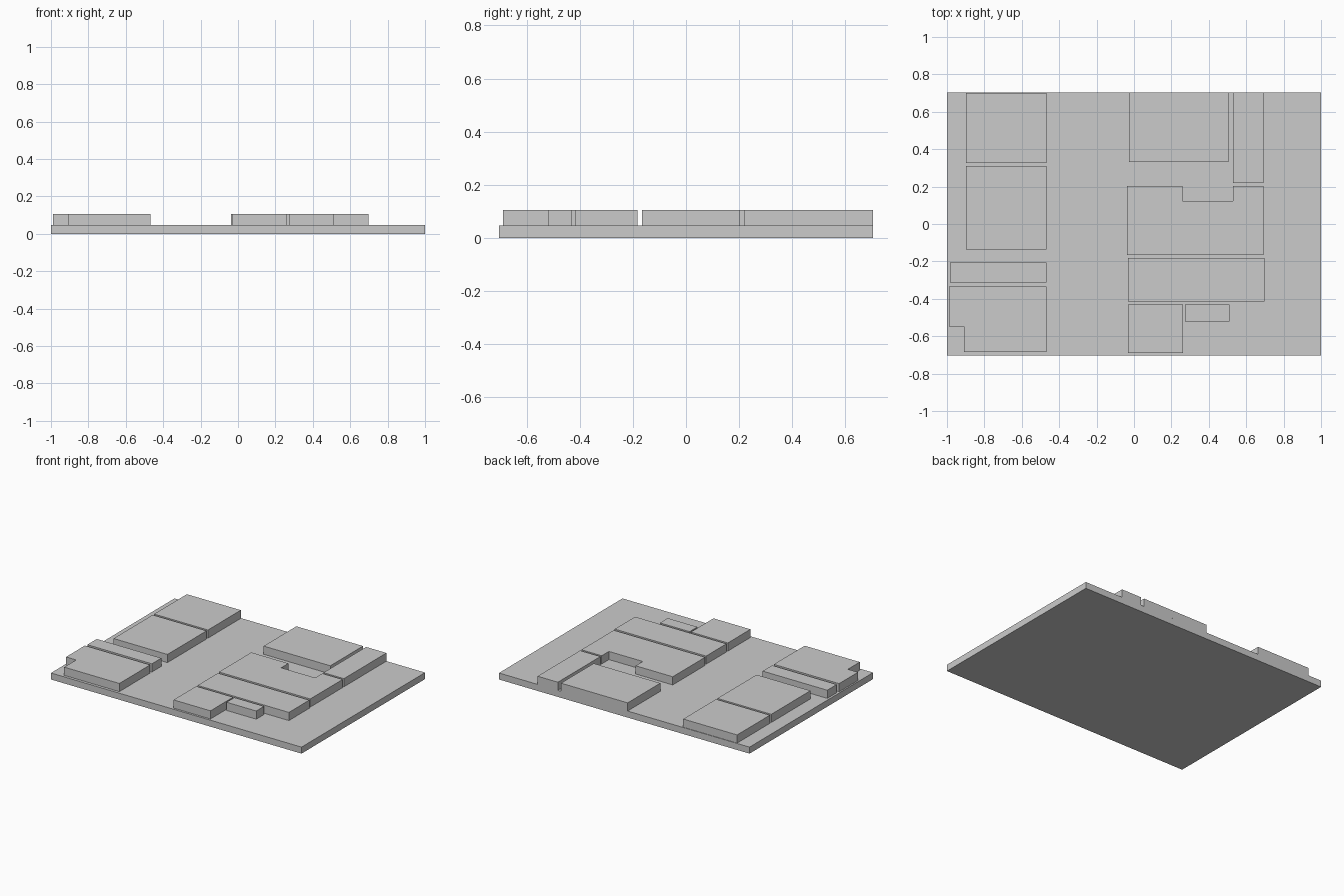
import bpy, bmesh

if "Cube" in bpy.data.objects:
    bpy.data.objects.remove(bpy.data.objects["Cube"])

BASE_TOP, ROOF = 0.047, 0.106


def prism(name, outline, z0, z1):
    """Extrude a flat outline (counter-clockwise) from z0 to z1."""
    bm = bmesh.new()
    face = bm.faces.new([bm.verts.new((x, y, z0)) for x, y in outline])
    new = bmesh.ops.extrude_face_region(bm, geom=[face], use_keep_orig=True)["geom"]
    for v in new:
        if isinstance(v, bmesh.types.BMVert):
            v.co.z = z1
    bmesh.ops.recalc_face_normals(bm, faces=bm.faces)
    mesh = bpy.data.meshes.new(name)
    bm.to_mesh(mesh)
    bm.free()
    obj = bpy.data.objects.new(name, mesh)
    bpy.context.collection.objects.link(obj)
    return obj


def rect(x0, x1, y0, y1):
    return [(x0, y0), (x1, y0), (x1, y1), (x0, y1)]


# Ground slab
prism("base_slab", rect(-1, 1, -0.704, 0.704), 0, BASE_TOP)

# Rectangular raised blocks: x0, x1, y0, y1
blocks = {
    "left_back_block": (-0.898, -0.468, 0.326, 0.70),
    "left_middle_block": (-0.898, -0.468, -0.136, 0.31),
    "left_strip_block": (-0.984, -0.468, -0.313, -0.205),
    "right_back_block": (-0.027, 0.505, 0.331, 0.704),
    "right_back_strip": (0.53, 0.692, 0.219, 0.704),
    "right_long_block": (-0.032, 0.697, -0.415, -0.183),
    "right_front_block": (-0.032, 0.263, -0.689, -0.434 + 0.003),
    "right_small_block": (0.273, 0.51, -0.52, -0.431),
}
for name, size in blocks.items():
    prism(name, rect(*size), BASE_TOP, ROOF)

# Front left block with a cut corner
prism("left_front_block",
      [(-0.908, -0.684), (-0.468, -0.684), (-0.468, -0.333),
       (-0.989, -0.333), (-0.989, -0.548), (-0.908, -0.548)], BASE_TOP, ROOF)

# Middle right block with a notch in its back edge
prism("right_notched_block",
      [(-0.037, -0.165), (0.692, -0.165), (0.692, 0.204), (0.53, 0.204),
       (0.53, 0.122), (0.259, 0.122), (0.259, 0.204), (-0.037, 0.204)], BASE_TOP, ROOF)
